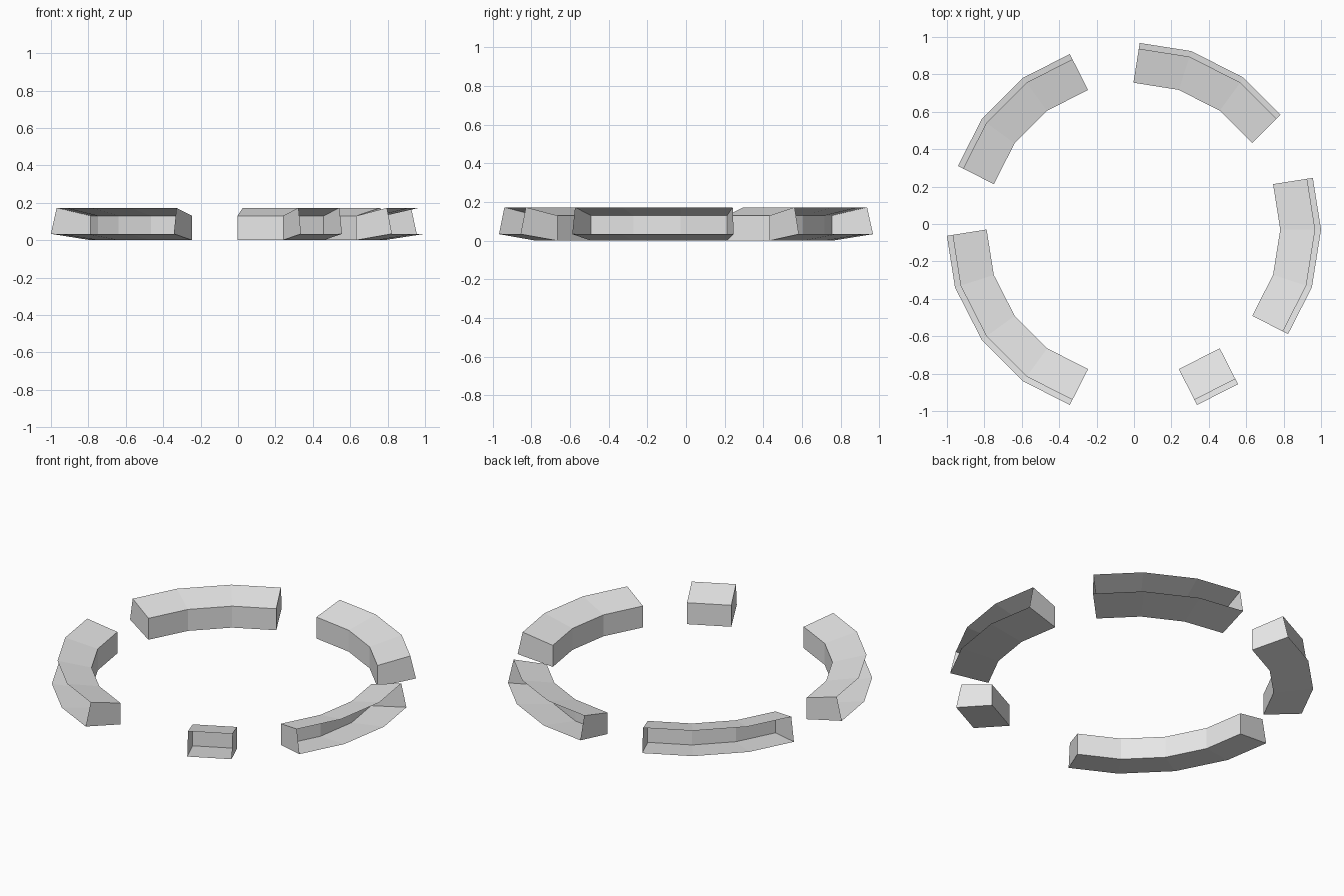
import bpy, bmesh, math
from mathutils import Vector

if "Cube" in bpy.data.objects:
    bpy.data.objects.remove(bpy.data.objects["Cube"])

grey = bpy.data.materials.new("light_grey")
grey.diffuse_color = (0.8, 0.8, 0.8, 1)
grey.use_nodes = True
grey.node_tree.nodes["Principled BSDF"].inputs["Base Color"].default_value = grey.diffuse_color

STEP = 18                         # the ring is a 20-gon
R_IN = 0.785                      # inner wall radius
CENTRE = Vector((-0.003, -0.0295, 0))
# channel section (outward offset, z): open on the outer side
SECTION = [(0.215, 0.034), (0, 0), (0, 0.13), (0.184, 0.173)]


def direction(deg):
    a = math.radians(deg)
    return Vector((math.cos(a), math.sin(a), 0))


def ring_piece(name, start, end):
    """Open channel swept along the ring, with square-cut closed ends."""
    bm = bmesh.new()
    rings = []
    for a in range(start, end + 1, STEP):
        base = CENTRE + direction(a) * R_IN
        out, k = direction(a), 1.014
        if a == start:                       # ends square to the last side
            out, k = direction(a + STEP / 2), 1.0
        elif a == end:
            out, k = direction(a - STEP / 2), 1.0
        rings.append([bm.verts.new(base + out * (d * k) + Vector((0, 0, z)))
                      for d, z in SECTION])
    for p, q in zip(rings, rings[1:]):
        for i in range(3):                   # bottom, inner wall, top
            bm.faces.new((p[i], p[i + 1], q[i + 1], q[i]))
    bm.faces.new(rings[0][::-1])             # end caps
    bm.faces.new(rings[-1])
    bmesh.ops.recalc_face_normals(bm, faces=bm.faces)
    bm.faces.ensure_lookup_table()
    if bm.faces[0].normal.z > 0:             # first face is the underside
        bmesh.ops.reverse_faces(bm, faces=bm.faces)
    me = bpy.data.meshes.new(name)
    bm.to_mesh(me)
    bm.free()
    me.materials.append(grey)
    bpy.context.collection.objects.link(bpy.data.objects.new(name, me))


ring_piece("right_ring_piece", -36, 18)
ring_piece("back_right_ring_piece", 36, 90)
ring_piece("back_left_ring_piece", 108, 162)
ring_piece("front_left_ring_piece", 180, 252)
ring_piece("front_right_ring_block", 288, 306)
